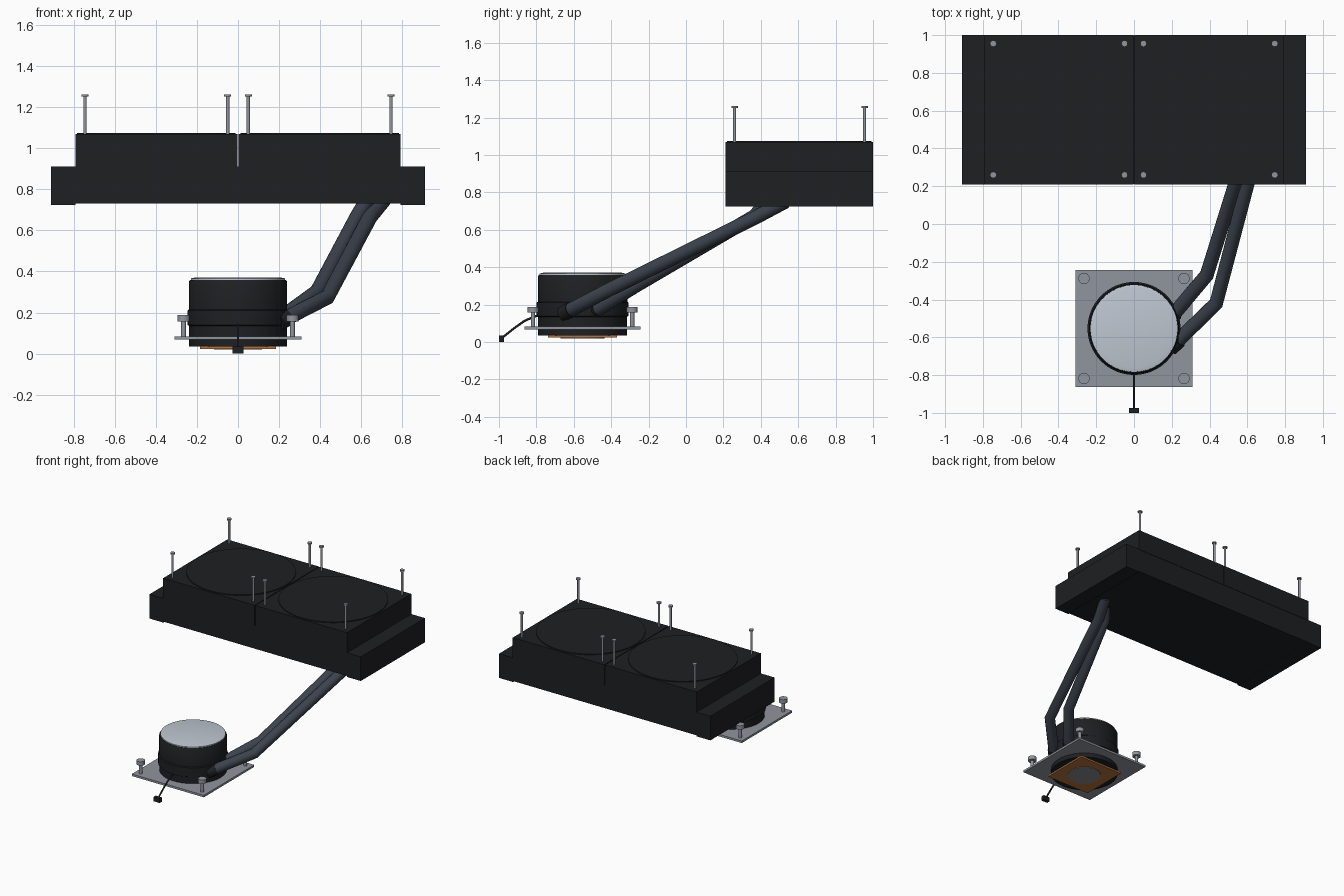
import bpy, math
from mathutils import Vector

if "Cube" in bpy.data.objects:
    bpy.data.objects.remove(bpy.data.objects["Cube"])

def mat(name, col):
    m = bpy.data.materials.new(name)
    m.diffuse_color = (*col, 1)
    m.use_nodes = True
    m.node_tree.nodes["Principled BSDF"].inputs["Base Color"].default_value = m.diffuse_color
    return m

BLACK = mat("black_plastic", (0.013, 0.014, 0.016))
RUBBER = mat("tube_rubber", (0.045, 0.055, 0.075))
STEEL = mat("steel", (0.28, 0.30, 0.34))
SILVER = mat("silver", (0.52, 0.57, 0.64))
COPPER = mat("copper", (0.45, 0.17, 0.05))
PASTE = mat("paste", (0.25, 0.25, 0.26))

def finish(name, m, smooth=True):
    o = bpy.context.object
    o.name = name
    o.data.materials.append(m)
    if smooth:
        bpy.ops.object.shade_smooth_by_angle(angle=math.radians(35))
    return o

def box(name, x, y, z, m):
    bpy.ops.mesh.primitive_cube_add(size=1, location=(sum(x)/2, sum(y)/2, sum(z)/2))
    o = bpy.context.object
    o.scale = (x[1]-x[0], y[1]-y[0], z[1]-z[0])
    bpy.ops.object.transform_apply(location=False, rotation=False)
    return finish(name, m, False)

def cyl(name, x, y, z, r, m, n=24):
    bpy.ops.mesh.primitive_cylinder_add(vertices=n, radius=r, depth=z[1]-z[0],
                                        location=(x, y, sum(z)/2))
    return finish(name, m)

def lathe(name, x, y, profile, m, n=64):
    # revolve (radius, z) pairs; ends are capped
    verts, faces = [], []
    for r, z in profile:
        for i in range(n):
            a = 2*math.pi*i/n
            verts.append((x + r*math.cos(a), y + r*math.sin(a), z))
    for k in range(len(profile)-1):
        for i in range(n):
            j = (i+1) % n
            faces.append((k*n+i, k*n+j, (k+1)*n+j, (k+1)*n+i))
    faces.append(tuple(range(n))[::-1])
    faces.append(tuple((len(profile)-1)*n+i for i in range(n)))
    me = bpy.data.meshes.new(name)
    me.from_pydata(verts, [], faces)
    o = bpy.data.objects.new(name, me)
    bpy.context.collection.objects.link(o)
    bpy.ops.object.select_all(action='DESELECT')
    bpy.context.view_layer.objects.active = o
    o.select_set(True)
    return finish(name, m)

def tube(name, pts, r, m, res=4):
    cu = bpy.data.curves.new(name, 'CURVE')
    cu.dimensions = '3D'
    cu.bevel_depth = r
    cu.bevel_resolution = res
    cu.use_fill_caps = True
    s = cu.splines.new('POLY')
    s.points.add(len(pts)-1)
    for p, c in zip(s.points, pts):
        p.co = (*c, 1)
    o = bpy.data.objects.new(name, cu)
    bpy.context.collection.objects.link(o)
    cu.materials.append(m)
    return o

# radiator: core between two end tanks
box("radiator_core", (-0.80, 0.80), (0.213, 0.997), (0.73, 0.91), BLACK)
for s, side in ((-1, "left"), (1, "right")):
    box("radiator_tank_" + side, sorted((s*0.79, s*0.91)), (0.21, 1.0), (0.724, 0.912), BLACK)

# two fans with raised round rims and four long screws each
for s, side in ((-1, "left"), (1, "right")):
    box("fan_frame_" + side, sorted((s*0.003, s*0.792)), (0.21, 1.0), (0.91, 1.069), BLACK)
    cyl("fan_disc_" + side, s*0.397, 0.605, (1.06, 1.075), 0.386, BLACK, 64)
    for x in (0.05, 0.745):
        for y in (0.26, 0.955):
            lathe("fan_screw_" + side, s*x, y, [(0.008, 1.05), (0.008, 1.252),
                  (0.017, 1.252), (0.017, 1.262)], STEEL, 16)

# pump housing with a wider middle band, silver cap on top
PY = -0.553
lathe("pump_body", 0, PY, [(0.238, 0.035), (0.238, 0.135), (0.246, 0.14), (0.246, 0.21),
      (0.239, 0.215), (0.239, 0.35), (0.234, 0.358)], BLACK)
lathe("pump_cap", 0, PY, [(0.230, 0.355), (0.230, 0.366), (0.208, 0.371)], SILVER)

# mounting plate with thumb screws
box("mounting_plate", (-0.31, 0.31), (PY-0.31, PY+0.31), (0.068, 0.084), STEEL)
for x in (-0.265, 0.265):
    for y in (-0.265, 0.265):
        lathe("thumb_screw", x, PY+y, [(0.012, 0.07), (0.012, 0.157), (0.03, 0.157),
              (0.03, 0.187)], STEEL, 24)

# copper cold plate and paste patch underneath
box("cold_plate", (-0.185, 0.185), (PY-0.185, PY+0.185), (0.023, 0.037), COPPER)
cyl("paste_patch", 0, PY, (0.019, 0.03), 0.118, PASTE, 48)

# coolant tubes and their fittings
paths = [
    [(0.20, -0.49, 0.165), (0.385, -0.27, 0.30), (0.585, 0.37, 0.675), (0.63, 0.43, 0.75)],
    [(0.22, -0.63, 0.165), (0.435, -0.42, 0.275), (0.645, 0.38, 0.67), (0.71, 0.53, 0.75)],
]
for p in paths:
    tube("coolant_tube", p, 0.038, RUBBER)
    a, b = Vector(p[0]), Vector(p[1])
    d = (b - a).normalized()
    tube("tube_fitting", [a - d*0.04, a + d*0.025], 0.043, BLACK)

# pump cable and plug
tube("pump_cable", [(0, -0.77, 0.145), (0, -0.81, 0.137), (0, -0.865, 0.112),
     (0, -0.92, 0.073), (0, -0.98, 0.025)], 0.006, BLACK, 2)
box("cable_plug", (-0.026, 0.026), (-1.0, -0.974), (0.0, 0.034), BLACK)
